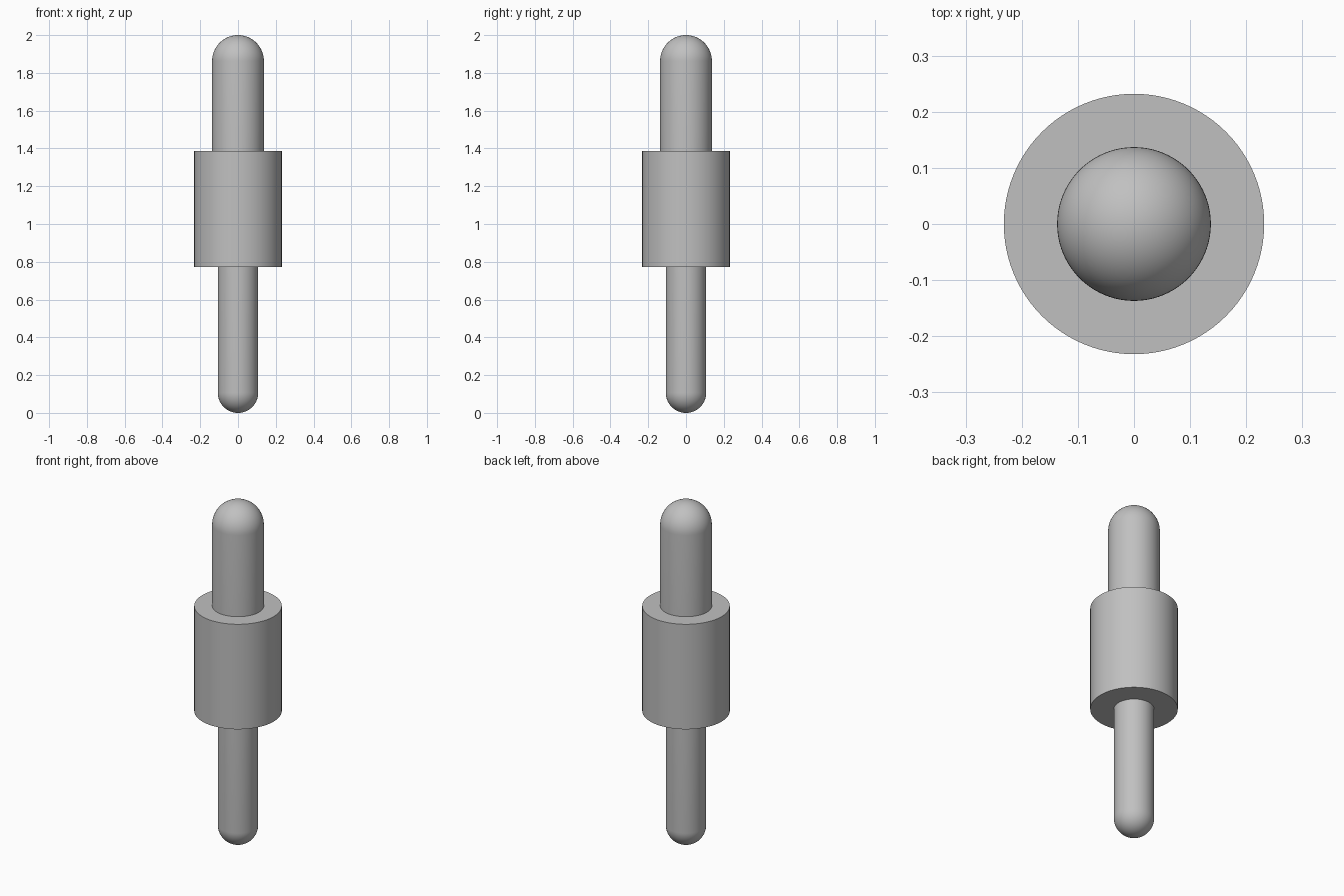
import bpy, bmesh, math

if "Cube" in bpy.data.objects:
    bpy.data.objects.remove(bpy.data.objects["Cube"], do_unlink=True)

GREY = (0.53, 0.53, 0.53, 1.0)
metal = bpy.data.materials.new("grey_metal")
metal.use_nodes = True
metal.diffuse_color = GREY
metal.node_tree.nodes["Principled BSDF"].inputs["Base Color"].default_value = GREY

SIDES = 96


def lathe(name, profile):
    """Spin a profile of (radius, height) points around the z axis."""
    bm = bmesh.new()
    verts = [bm.verts.new((r, 0, z)) for r, z in profile]
    edges = [bm.edges.new(pair) for pair in zip(verts, verts[1:])]
    bmesh.ops.spin(bm, geom=verts + edges, cent=(0, 0, 0), axis=(0, 0, 1),
                   angle=math.tau, steps=SIDES)
    bmesh.ops.remove_doubles(bm, verts=bm.verts, dist=1e-5)
    bmesh.ops.recalc_face_normals(bm, faces=bm.faces)
    mesh = bpy.data.meshes.new(name)
    bm.to_mesh(mesh)
    bm.free()
    mesh.materials.append(metal)
    obj = bpy.data.objects.new(name, mesh)
    bpy.context.collection.objects.link(obj)
    bpy.ops.object.select_all(action="DESELECT")
    obj.select_set(True)
    bpy.context.view_layer.objects.active = obj
    bpy.ops.object.shade_smooth_by_angle(angle=math.radians(30))
    return obj


def pin(name, radius, base, tip, steps=16):
    """Round rod from base to a hemispherical tip, pointing up or down."""
    way = 1 if tip > base else -1
    centre = tip - way * radius
    profile = [(0, base), (radius, base)]
    for i in range(steps + 1):
        a = math.pi / 2 * i / steps
        profile.append((radius * math.cos(a), centre + way * radius * math.sin(a)))
    lathe(name, profile)


# Thick middle barrel
BOTTOM, TOP, RADIUS = 0.773, 1.387, 0.232
lathe("barrel", [(0, BOTTOM), (RADIUS, BOTTOM), (RADIUS, TOP), (0, TOP)])

# Round-ended pins, seated slightly inside the barrel
pin("upper_pin", 0.137, TOP - 0.02, 2.0)
pin("lower_pin", 0.107, BOTTOM + 0.02, 0.0)
